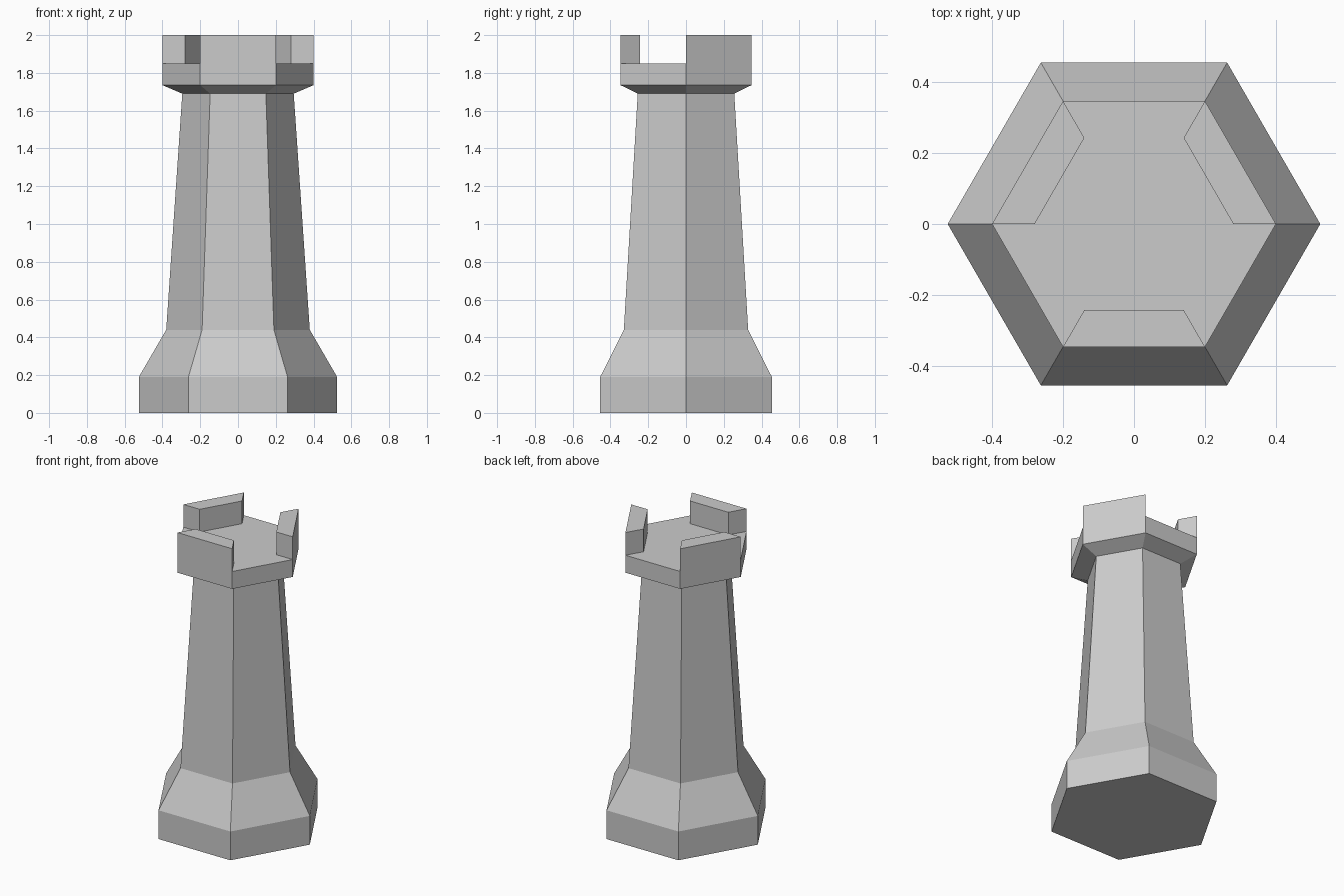
import bpy, bmesh
from math import cos, sin, pi

if "Cube" in bpy.data.objects:
    bpy.data.objects.remove(bpy.data.objects["Cube"])

SIDES = 6
# (radius, height) from the foot up to the battlement floor, then in to its inner edge
PROFILE = [(0.525, 0), (0.525, 0.19), (0.38, 0.44), (0.295, 1.69),
           (0.40, 1.735), (0.40, 1.85), (0.28, 1.85)]
TOP = 2.0

bm = bmesh.new()


def ring(radius, z):
    return [bm.verts.new((radius * cos(2 * pi * i / SIDES),
                          radius * sin(2 * pi * i / SIDES), z)) for i in range(SIDES)]


# Tower body: stacked hexagonal rings
rings = [ring(r, z) for r, z in PROFILE]
rim = []
for lower, upper in zip(rings, rings[1:]):
    rim = [bm.faces.new((lower[i], lower[(i + 1) % SIDES],
                         upper[(i + 1) % SIDES], upper[i])) for i in range(SIDES)]
bm.faces.new(rings[0][::-1])
bm.faces.new(rings[-1])

# Battlements: raise every other rim face, including the front one
for face in rim[::2]:
    raised = bmesh.ops.extrude_discrete_faces(bm, faces=[face])["faces"][0]
    for v in raised.verts:
        v.co.z = TOP

bmesh.ops.remove_doubles(bm, verts=bm.verts, dist=1e-5)
bmesh.ops.recalc_face_normals(bm, faces=bm.faces)
mesh = bpy.data.meshes.new("chess_tower")
bm.to_mesh(mesh)
bm.free()
bpy.context.collection.objects.link(bpy.data.objects.new("chess_tower", mesh))
